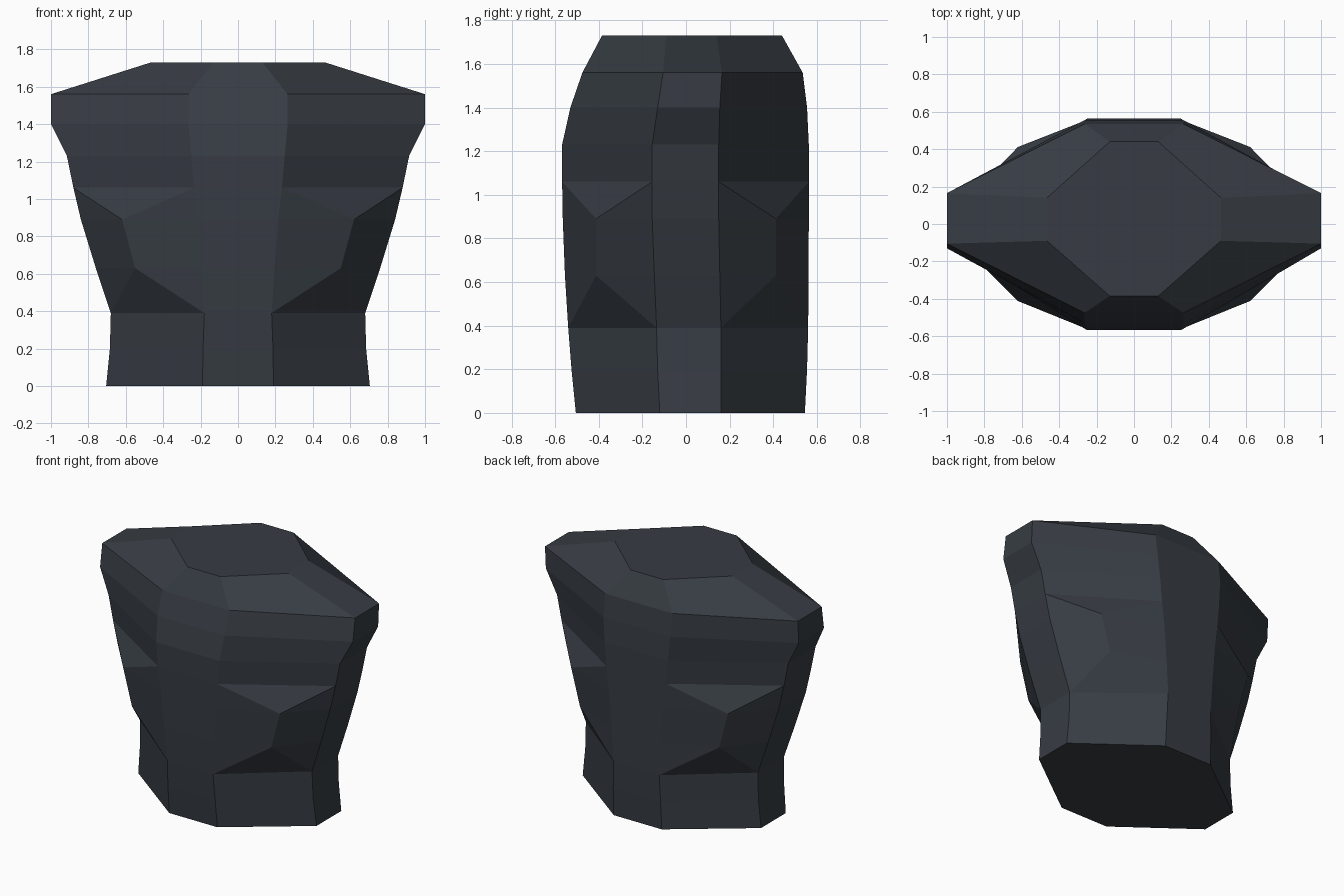
import bpy, bmesh

if "Cube" in bpy.data.objects:
    bpy.data.objects.remove(bpy.data.objects["Cube"])

# Cross-sections: z, front/back half width, side half width,
# front y, side-front y, side-back y, back y
RINGS = [
    (0.00, 0.19, 0.705, -0.505, -0.12, 0.16, 0.545),
    (0.20, 0.187, 0.685, -0.525, -0.13, 0.16, 0.555),
    (0.39, 0.18, 0.68, -0.54, -0.135, 0.16, 0.56),
    (0.63, 0.195, 0.76, -0.555, -0.145, 0.155, 0.562),
    (0.89, 0.215, 0.84, -0.565, -0.155, 0.15, 0.563),
    (1.06, 0.235, 0.88, -0.568, -0.155, 0.15, 0.563),
    (1.23, 0.25, 0.915, -0.568, -0.155, 0.15, 0.563),
    (1.40, 0.265, 1.00, -0.53, -0.13, 0.155, 0.555),
    (1.56, 0.265, 1.00, -0.475, -0.105, 0.165, 0.535),
    (1.73, 0.13, 0.465, -0.385, -0.09, 0.14, 0.44),
]
# Bulge points on the waist corners: ring index -> (x, y)
BULGE = {3: (0.55, 0.412), 4: (0.62, 0.412)}

bm = bmesh.new()


def make_ring(i):
    """Eight corners going round, plus the four optional bulge points."""
    z, a, w, yf, sf, sb, yb = RINGS[i]
    pts = [(-a, yf), (a, yf), (w, sf), (w, sb), (a, yb), (-a, yb), (-w, sb), (-w, sf)]
    mids = {}
    if i in BULGE:
        x, y = BULGE[i]
        for k, sx, sy in ((1, 1, -1), (3, 1, 1), (5, -1, 1), (7, -1, -1)):
            mids[k] = bm.verts.new((sx * x, sy * y, z))
    return [bm.verts.new((x, y, z)) for x, y in pts], mids


rings = [make_ring(i) for i in range(len(RINGS))]

# Skin between neighbouring rings
for (lo, lo_mid), (hi, hi_mid) in zip(rings, rings[1:]):
    for k in range(8):
        n = (k + 1) % 8
        a, b, c, d = lo[k], lo[n], hi[n], hi[k]
        m, t = lo_mid.get(k), hi_mid.get(k)
        if m and t:
            faces = [(a, m, t, d), (m, b, c, t)]
        elif t:
            faces = [(a, b, t), (b, c, t), (a, t, d)]
        elif m:
            faces = [(a, m, d), (m, b, c), (m, c, d)]
        else:
            faces = [(a, b, c, d)]
        for f in faces:
            bm.faces.new(f)

# Flat caps
bm.faces.new(list(reversed(rings[0][0])))
bm.faces.new(rings[-1][0])
bmesh.ops.recalc_face_normals(bm, faces=bm.faces[:])

mesh = bpy.data.meshes.new("torso")
bm.to_mesh(mesh)
bm.free()

slate = bpy.data.materials.new("dark slate")
slate.diffuse_color = (0.038, 0.046, 0.057, 1)
slate.use_nodes = True
slate.node_tree.nodes["Principled BSDF"].inputs["Base Color"].default_value = slate.diffuse_color
mesh.materials.append(slate)

torso = bpy.data.objects.new("torso", mesh)
bpy.context.collection.objects.link(torso)
